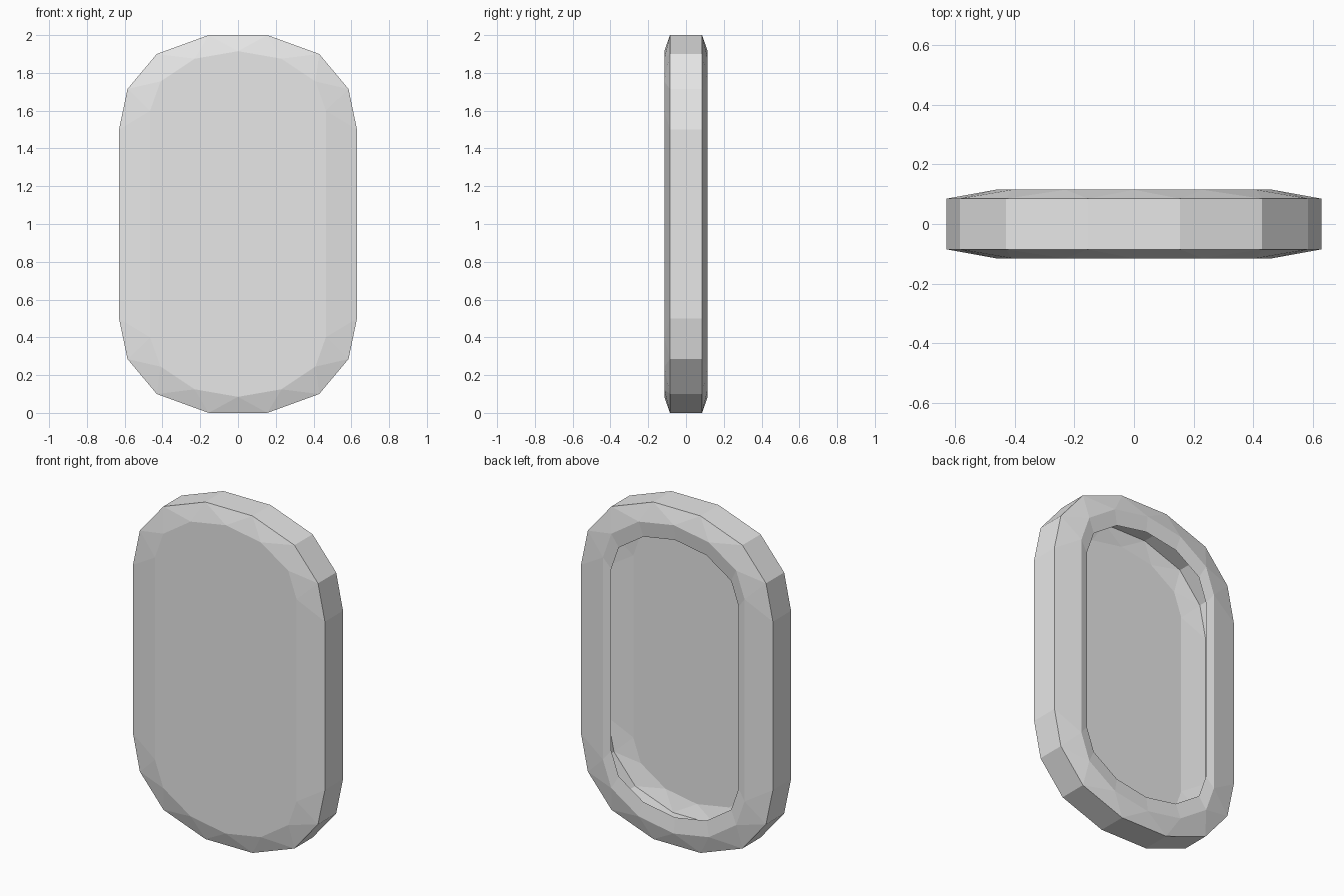
import bpy, bmesh

cube = bpy.data.objects.get("Cube")
if cube:
    bpy.data.objects.remove(cube, do_unlink=True)

WALL_Y, FACE_Y, MID_Z, INNER = 0.085, 0.115, 1.0, 0.9

grey = bpy.data.materials.new("light grey")
grey.use_nodes = True
grey.diffuse_color = (0.8, 0.8, 0.8, 1)
grey.node_tree.nodes["Principled BSDF"].inputs["Base Color"].default_value = (0.8, 0.8, 0.8, 1)

# Upper right quarter of each outline, relative to the middle of the case
wall_quarter = [(0.155, 1.0), (0.43, 0.9), (0.585, 0.715), (0.63, 0.5)]
face_quarter = [(0, 0.915), (0.23, 0.875), (0.41, 0.755), (0.465, 0.6)]


def outline(quarter):
    """Mirror a quarter into a full clockwise loop starting on the left side."""
    left = [(-x, z) for x, z in reversed(quarter)]
    top = left + [p for p in quarter if p[0] > 0]
    return top + [(-x, -z) for x, z in top]


wall, face = outline(wall_quarter), outline(face_quarter)
bm = bmesh.new()


def ring(points, y, scale):
    return [bm.verts.new((x * scale, y * scale, z * scale + MID_Z)) for x, z in points]


def bridge(a, b):
    n = len(a)
    for i in range(n):
        bm.faces.new((a[i], a[(i + 1) % n], b[(i + 1) % n], b[i]))


def facet_band(outer, inner):
    """Alternating triangles round both ends, one long quad down each side."""
    n, m = len(outer), len(inner)
    for o, k in ((0, 0), (n // 2, m // 2)):
        for i in range(m // 2):
            bm.faces.new((outer[o + i], outer[o + i + 1], inner[k + i]))
            if i < m // 2 - 1:
                bm.faces.new((inner[k + i], outer[o + i + 1], inner[k + i + 1]))
        bm.faces.new((inner[k + m // 2 - 1], outer[o + n // 2 - 1],
                      outer[(o + n // 2) % n], inner[(k + m // 2) % m]))


def shell(scale):
    """Closed front, straight wall and faceted back; returns the open back rim."""
    front_face, front = ring(face, -FACE_Y, scale), ring(wall, -WALL_Y, scale)
    back, back_rim = ring(wall, WALL_Y, scale), ring(face, FACE_Y, scale)
    bm.faces.new(front_face)
    facet_band(front, front_face)
    bridge(front, back)
    facet_band(back, back_rim)
    return back_rim


# Outer shell and hollow cavity joined by a sloping lip
bridge(shell(1), shell(INNER))
bmesh.ops.recalc_face_normals(bm, faces=bm.faces[:])

mesh = bpy.data.meshes.new("case_shell")
bm.to_mesh(mesh)
bm.free()
mesh.materials.append(grey)
case = bpy.data.objects.new("case_shell", mesh)
bpy.context.collection.objects.link(case)
